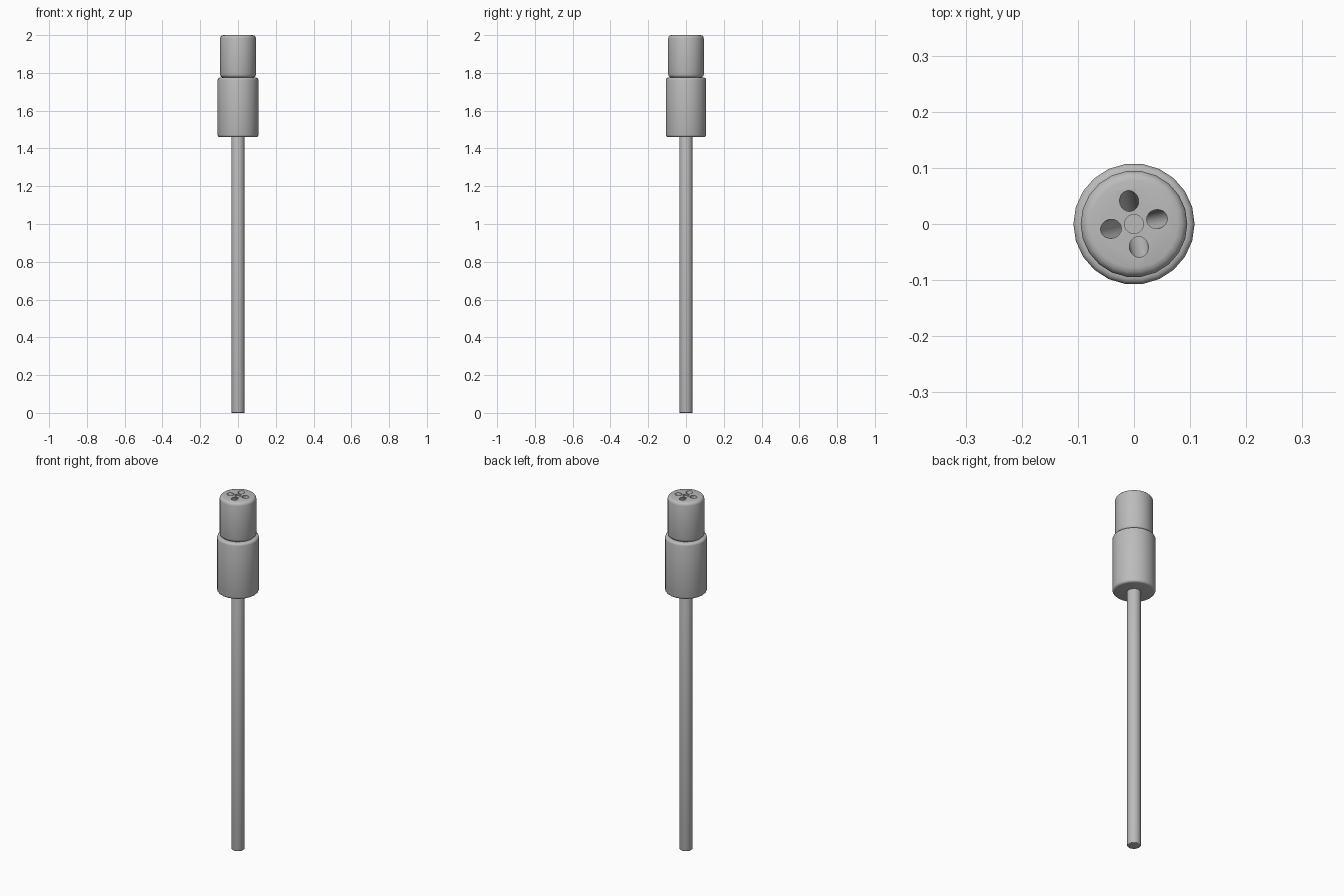
import bpy
import math
from mathutils import Matrix, Vector

cube = bpy.data.objects.get("Cube")
if cube:
    bpy.data.objects.remove(cube, do_unlink=True)

# Single plain grey finish
grey = bpy.data.materials.new("plain_grey")
grey.use_nodes = True
colour = (0.5, 0.5, 0.5, 1)
grey.diffuse_color = colour
grey.node_tree.nodes["Principled BSDF"].inputs["Base Color"].default_value = colour


def cylinder(name, radius, bottom, top, sides, bevel=0.0):
    """Upright, smooth cylinder with rounded rims."""
    bpy.ops.mesh.primitive_cylinder_add(vertices=sides, radius=radius, depth=top - bottom,
                                        location=(0, 0, (bottom + top) / 2),
                                        rotation=(0, 0, math.pi / 2))
    obj = bpy.context.object
    obj.name = name
    obj.data.materials.append(grey)
    if bevel:
        mod = obj.modifiers.new("rounded_rims", "BEVEL")
        mod.width = bevel
        mod.segments = 3
        mod.limit_method = "ANGLE"
        mod.angle_limit = math.radians(60)
        bpy.ops.object.modifier_apply(modifier=mod.name)
    return obj


def drill(target, centre, direction, radius, depth):
    """Cut a round blind hole along a direction."""
    bpy.ops.mesh.primitive_cylinder_add(vertices=20, radius=radius, depth=2 * depth)
    cutter = bpy.context.object
    turn = Vector((0, 0, 1)).rotation_difference(direction).to_matrix().to_4x4()
    cutter.matrix_world = Matrix.Translation(centre) @ turn
    bpy.context.view_layer.update()
    bpy.context.view_layer.objects.active = target
    mod = target.modifiers.new("hole", "BOOLEAN")
    mod.operation = "DIFFERENCE"
    mod.solver = "EXACT"
    mod.object = cutter
    bpy.ops.object.modifier_apply(modifier=mod.name)
    bpy.data.objects.remove(cutter, do_unlink=True)


stem = cylinder("stem", 0.035, 0, 1.47, 16, 0.004)
collar = cylinder("collar", 0.108, 1.46, 1.775, 22, 0.012)
neck = cylinder("neck", 0.08, 1.76, 1.80, 22)
head = cylinder("head", 0.095, 1.775, 2.0, 22, 0.017)

# Four holes leaning in towards the axis, and a shallow recess in the middle
lean = math.radians(25)
for i in range(4):
    a = math.radians(12) + i * math.pi / 2
    out = Vector((math.cos(a), math.sin(a), 0))
    direction = out * math.sin(lean) + Vector((0, 0, math.cos(lean)))
    drill(head, out * 0.042 + Vector((0, 0, 2)), direction, 0.017, 0.085)
drill(head, Vector((0, 0, 2)), Vector((0, 0, 1)), 0.017, 0.008)

for part in (stem, collar, neck, head):
    bpy.ops.object.select_all(action="DESELECT")
    part.select_set(True)
    bpy.context.view_layer.objects.active = part
    bpy.ops.object.shade_smooth_by_angle(angle=math.radians(35))
